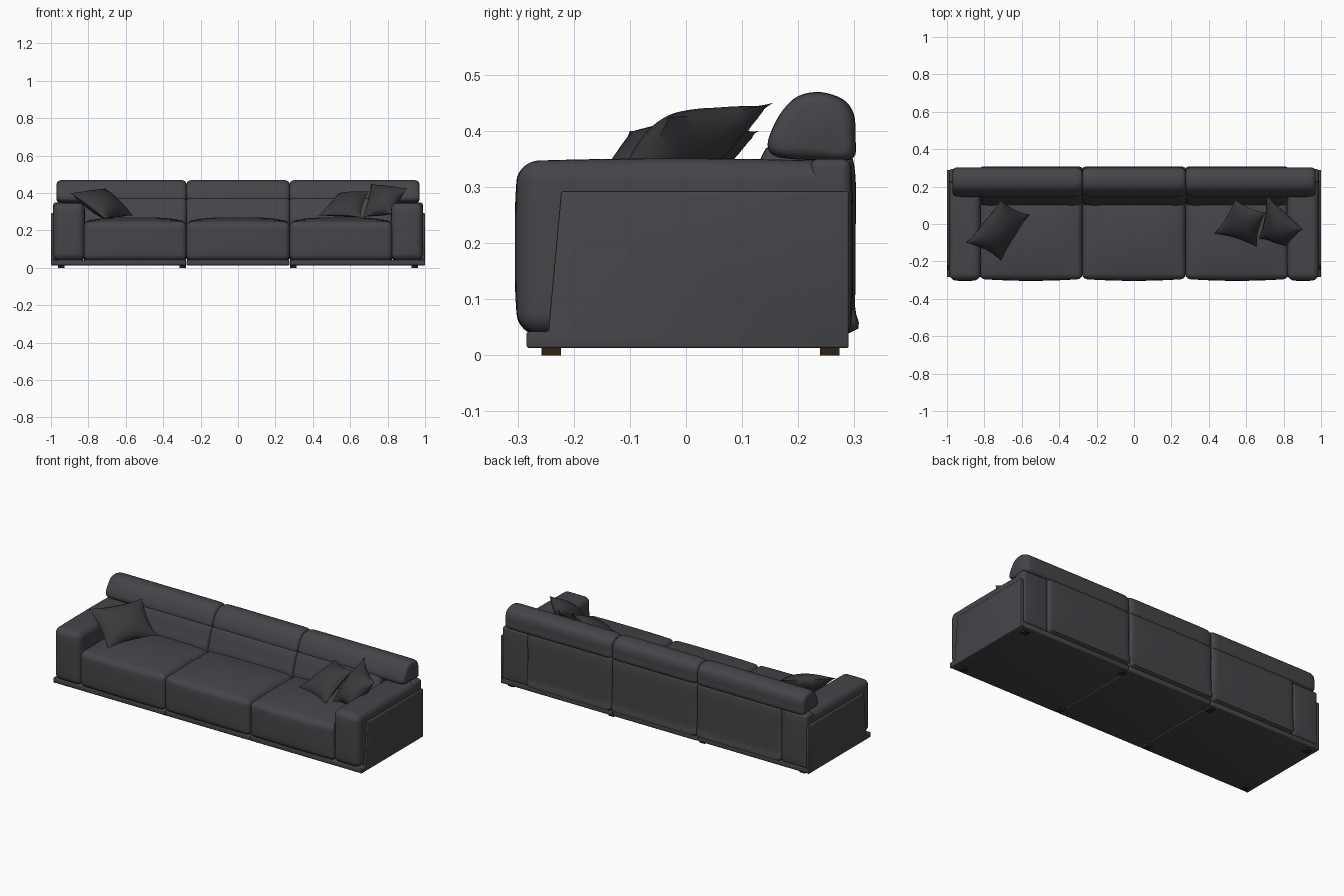
import bpy, bmesh, math
from mathutils import Vector

if "Cube" in bpy.data.objects:
    bpy.data.objects.remove(bpy.data.objects["Cube"])


def material(name, col):
    m = bpy.data.materials.new(name)
    m.diffuse_color = (*col, 1)
    m.use_nodes = True
    m.node_tree.nodes["Principled BSDF"].inputs["Base Color"].default_value = m.diffuse_color
    return m


FABRIC = material("charcoal_fabric", (0.06, 0.06, 0.068))
PILLOW = material("dark_fabric", (0.042, 0.042, 0.047))
WOOD = material("dark_wood", (0.03, 0.016, 0.008))


def finish(name, bm, mat, angle=40):
    bmesh.ops.recalc_face_normals(bm, faces=bm.faces)
    me = bpy.data.meshes.new(name)
    bm.to_mesh(me)
    bm.free()
    ob = bpy.data.objects.new(name, me)
    bpy.context.collection.objects.link(ob)
    me.materials.append(mat)
    bpy.ops.object.select_all(action='DESELECT')
    ob.select_set(True)
    bpy.context.view_layer.objects.active = ob
    bpy.ops.object.shade_smooth_by_angle(angle=math.radians(angle))
    return ob


def cushion(name, x, y, z, r, puff=(0, 0, 0), mat=FABRIC):
    """Rounded box with gridded faces that can swell outwards."""
    lo = Vector([min(a) for a in (x, y, z)])
    hi = Vector([max(a) for a in (x, y, z)])
    mid, half = (lo + hi) / 2, (hi - lo) / 2
    bm = bmesh.new()
    bmesh.ops.create_cube(bm, size=2)
    bmesh.ops.subdivide_edges(bm, edges=bm.edges[:], cuts=15, use_grid_fill=True)
    tan = [1, 0.67, 0.41, 0.2, 0]

    def spread(c, h):
        i = round((c + 1) * 8)
        if i <= 4:
            return -h + r - r * tan[i]
        if i >= 12:
            return h - r + r * tan[16 - i]
        return (h - r) * (i - 8) / 4

    for v in bm.verts:
        p = Vector([spread(v.co[i], half[i]) for i in range(3)])
        q = Vector([max(-half[i] + r, min(half[i] - r, p[i])) for i in range(3)])
        p = q + (p - q).normalized() * r
        u = [p[i] / half[i] for i in range(3)]
        for a in range(3):
            b, c = (a + 1) % 3, (a + 2) % 3
            p[a] += puff[a] * u[a] * (1 - u[b] ** 4) * (1 - u[c] ** 2)
        v.co = p + mid
    return finish(name, bm, mat)


def smooth_loop(pts, n=4):
    """Closed Catmull-Rom curve through profile points."""
    out, k = [], len(pts)
    for i in range(k):
        a, b, c, d = (Vector(pts[(i + j) % k]) for j in (-1, 0, 1, 2))
        for s in range(n):
            t = s / n
            out.append(0.5 * (2 * b + (c - a) * t + (2 * a - 5 * b + 4 * c - d) * t * t
                              + (3 * b - a - 3 * c + d) * t ** 3))
    return out


def bolster(name, x0, x1, profile):
    """Profile in y,z lofted along x with soft, rounded ends."""
    loop = smooth_loop(profile)
    cen = sum(loop, Vector((0, 0))) / len(loop)
    ends = [(0, 0.022), (0.003, 0.012), (0.01, 0.005), (0.022, 0.001), (0.05, 0)]
    stations = [(x0 + d, i) for d, i in ends] + [(x1 - d, i) for d, i in reversed(ends)]
    bm = bmesh.new()
    rings = []
    for x, inset in stations:
        ring = []
        for p in loop:
            q = p - (p - cen).normalized() * inset
            ring.append(bm.verts.new((x, q.x, q.y)))
        rings.append(ring)
    for a, b in zip(rings, rings[1:]):
        for i in range(len(a)):
            j = (i + 1) % len(a)
            bm.faces.new((a[i], a[j], b[j], b[i]))
    bm.faces.new(rings[0])
    bm.faces.new(rings[-1])
    return finish(name, bm, FABRIC, 50)


def slab(name, x0, x1, profile, bevel, mat=FABRIC):
    """Flat y,z outline extruded along x with bevelled edges."""
    bm = bmesh.new()
    f = bm.faces.new([bm.verts.new((x0, *p)) for p in profile])
    ext = bmesh.ops.extrude_face_region(bm, geom=[f])
    bmesh.ops.translate(bm, vec=(x1 - x0, 0, 0),
                        verts=[g for g in ext["geom"] if isinstance(g, bmesh.types.BMVert)])
    bmesh.ops.bevel(bm, geom=bm.edges[:], offset=bevel, segments=3, profile=0.5, affect='EDGES')
    return finish(name, bm, mat)


def pillow(name, corners, thick, n=18):
    """Scatter pillow with pinched sides and pointed corners."""
    a, b, c, d = (Vector(p) for p in corners)
    cen = (a + b + c + d) / 4
    nor = (c - a).cross(d - b).normalized()
    bm = bmesh.new()
    for side in (-1, 1):
        grid = []
        for i in range(n + 1):
            row = []
            for j in range(n + 1):
                u, v = 2 * i / n - 1, 2 * j / n - 1
                pu = u * (1 - 0.10 * (1 - v * v))
                pv = v * (1 - 0.10 * (1 - u * u))
                s, t = (pu + 1) / 2, (pv + 1) / 2
                p = a.lerp(b, s).lerp(d.lerp(c, s), t)
                h = ((1 - u * u) * (1 - v * v)) ** 0.6
                row.append(bm.verts.new(p + nor * side * thick / 2 * h))
            grid.append(row)
        for i in range(n):
            for j in range(n):
                bm.faces.new((grid[i][j], grid[i + 1][j], grid[i + 1][j + 1], grid[i][j + 1]))
    bmesh.ops.remove_doubles(bm, verts=bm.verts, dist=0.0005)
    return finish(name, bm, PILLOW, 60)


# three modules: plinth, seat cushion, lower back, head roll
LOWER = [(0.292, 0.04), (0.301, 0.09), (0.302, 0.2), (0.302, 0.32), (0.285, 0.365), (0.22, 0.375),
         (0.155, 0.375), (0.135, 0.355), (0.115, 0.30), (0.10, 0.25), (0.10, 0.14), (0.105, 0.04)]
ROLL = [(0.296, 0.35), (0.302, 0.39), (0.299, 0.43), (0.28, 0.456), (0.24, 0.469), (0.20, 0.462),
        (0.172, 0.436), (0.152, 0.40), (0.146, 0.37), (0.165, 0.353), (0.23, 0.348)]
E = 0.276
modules = [("left", -1, -E, -0.825, -0.97), ("middle", -E, E, -E, -E), ("right", E, 1, 0.825, 0.97)]
for tag, b0, b1, inner, outer in modules:
    if tag == "middle":
        seat_x = roll_x = (-E, E)
    elif tag == "left":
        seat_x, roll_x = (inner, -E), (outer, -E)
    else:
        seat_x, roll_x = (E, inner), (E, outer)
    slab(tag + "_plinth", b0 + 0.001, b1 - 0.001,
         [(-0.284, 0.013), (0.29, 0.013), (0.29, 0.042), (-0.284, 0.042)], 0.006)
    cushion(tag + "_seat", seat_x, (-0.294, 0.15), (0.04, 0.245), 0.028, (0, 0.01, 0.024))
    bolster(tag + "_back", *seat_x, LOWER)
    bolster(tag + "_head_roll", *roll_x, ROLL)

# arms, rear arm blocks and outer side panels
PANEL = [(-0.284, 0.013), (0.29, 0.013), (0.29, 0.292), (-0.222, 0.292), (-0.245, 0.042), (-0.284, 0.042)]
for s, tag in ((-1, "left"), (1, "right")):
    cushion(tag + "_arm", (s * 0.82, s * 0.988), (-0.297, 0.26), (0.04, 0.346), 0.034, (0.002, 0.008, 0.005))
    cushion(tag + "_arm_rear", (s * 0.822, s * 0.988), (0.222, 0.293), (0.04, 0.35), 0.015, (0, 0.005, 0))
    slab(tag + "_side_panel", *sorted((s * 0.983, s * 1.0)), PANEL, 0.004)

# feet
for x in (-0.945, -0.295, 0.295, 0.945):
    for y, tag in ((-0.24, "front"), (0.256, "rear")):
        bm = bmesh.new()
        bmesh.ops.create_cube(bm, size=1)
        for v in bm.verts:
            v.co = (x + v.co.x * 0.035, y + v.co.y * 0.035, 0.0075 + v.co.z * 0.015)
        finish(tag + "_foot", bm, WOOD)

# scatter pillows
pillow("left_pillow", [(-0.90, -0.10, 0.40), (-0.71, 0.13, 0.425), (-0.56, 0.05, 0.28), (-0.71, -0.195, 0.26)], 0.11)
pillow("right_pillow_inner", [(0.43, -0.05, 0.28), (0.54, 0.13, 0.40), (0.70, 0.06, 0.41), (0.655, -0.12, 0.27)], 0.09)
pillow("right_pillow_outer", [(0.67, -0.08, 0.27), (0.71, 0.155, 0.45), (0.905, -0.03, 0.425), (0.82, -0.12, 0.29)], 0.12)
